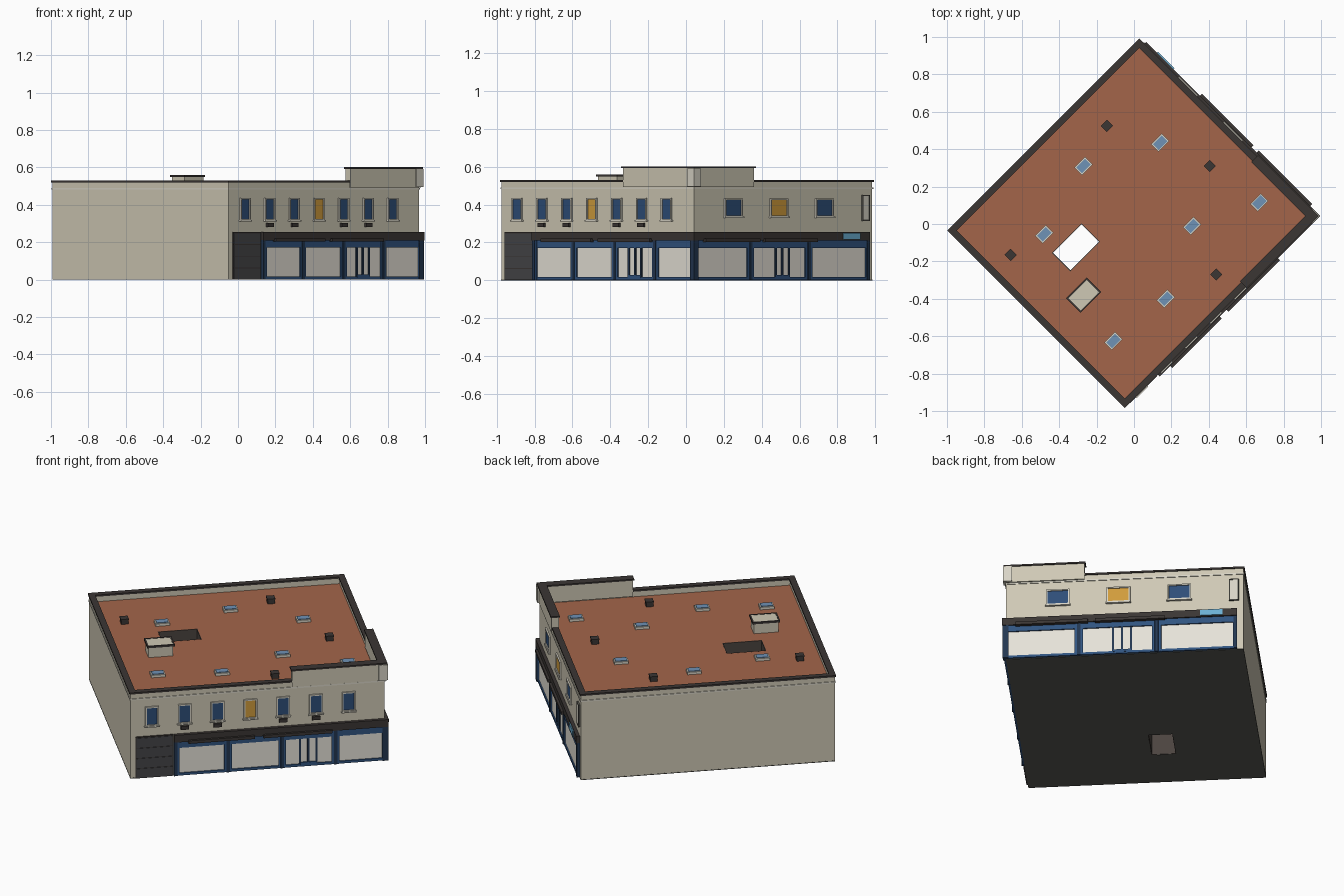
import bpy, bmesh, math
from mathutils import Matrix, Vector

if "Cube" in bpy.data.objects:
    bpy.data.objects.remove(bpy.data.objects["Cube"])

LU, LV = 1.44, 1.33          # lengths of the two street facades
PLACE = Matrix.Translation((-0.05, -0.975, 0)) @ Matrix.Rotation(math.radians(45), 4, 'Z')


def material(name, hexcol):
    m = bpy.data.materials.new(name)
    rgb = [int(hexcol[i:i + 2], 16) / 255 for i in (0, 2, 4)]
    m.diffuse_color = [c / 12.92 if c < 0.04 else ((c + 0.055) / 1.055) ** 2.4 for c in rgb] + [1]
    m.use_nodes = True
    m.node_tree.nodes["Principled BSDF"].inputs["Base Color"].default_value = m.diffuse_color
    return m


WALL = material("stone", "cfc9b5")
TRIM = material("pale_trim", "d8d4c6")
DARK = material("dark_coping", "3b3634")
ROOF = material("red_roof", "a3654a")
BASE = material("underside_grey", "5c5b55")
WELL = material("well_brown", "4b443f")
BLUE = material("shop_blue", "315480")
NAVY = material("navy", "223650")
GLASS = material("window_blue", "2e4e78")
PANE = material("shop_pane", "e6e2d8")
AMBER = material("amber", "d09c3c")
SKY = material("skylight_blue", "6e92b6")
SIGN = material("sign_blue", "6cb0d4")
DOOR = material("shutter_grey", "454548")


def boxes(name, items, mat):
    """One object from several (u0,u1,v0,v1,z0,z1) boxes in building space."""
    bm = bmesh.new()
    for u0, u1, v0, v1, z0, z1 in items:
        lo, hi = Vector((u0, v0, z0)), Vector((u1, v1, z1))
        size = hi - lo
        m = Matrix.Translation((lo + hi) / 2) @ Matrix.Diagonal((*[abs(s) for s in size], 1))
        bmesh.ops.create_cube(bm, size=1, matrix=m)
    me = bpy.data.meshes.new(name)
    bm.to_mesh(me)
    bm.free()
    me.materials.append(mat)
    ob = bpy.data.objects.new(name, me)
    ob.matrix_world = PLACE
    bpy.context.collection.objects.link(ob)
    return ob


def ring(name, outer, inner, z0, z1, mat):
    """Rectangular slab with a rectangular hole."""
    bm = bmesh.new()

    def loop(r, z):
        return [bm.verts.new((r[i], r[j], z)) for i, j in ((0, 2), (1, 2), (1, 3), (0, 3))]
    ob, ot, ib, it = loop(outer, z0), loop(outer, z1), loop(inner, z0), loop(inner, z1)
    for i in range(4):
        j = (i + 1) % 4
        bm.faces.new((ob[i], ob[j], ot[j], ot[i]))
        bm.faces.new((it[i], it[j], ib[j], ib[i]))
        bm.faces.new((ot[i], ot[j], it[j], it[i]))
        bm.faces.new((ib[i], ib[j], ob[j], ob[i]))
    me = bpy.data.meshes.new(name)
    bm.to_mesh(me)
    bm.free()
    me.materials.append(mat)
    o = bpy.data.objects.new(name, me)
    o.matrix_world = PLACE
    bpy.context.collection.objects.link(o)


def rect(d):
    return (-d, LU + d, -d, LV + d)


def on(side, s0, s1, z0, z1, out, back=-0.005):
    """Box on facade 'A' (along u) or 'B' (along v), standing out by 'out'."""
    if side == 'A':
        return (s0, s1, -out, -back, z0, z1)
    return (LU + back, LU + out, s0, s1, z0, z1)


def frame(side, s0, s1, z0, z1, w, out):
    return [on(side, s0 - w, s0, z0 - w, z1 + w, out), on(side, s1, s1 + w, z0 - w, z1 + w, out),
            on(side, s0, s1, z1, z1 + w, out), on(side, s0, s1, z0 - w, z0, out)]


# Main block with the open light well
hole = (0.305, 0.53, 0.715, 0.855)
ring("main_walls", rect(0), hole, 0.004, 0.48, WALL)
ring("underside", rect(0.001), hole, 0, 0.004, BASE)
ring("roof_deck", rect(-0.002), hole, 0.48, 0.487, ROOF)
ring("light_well_lining", hole, (0.309, 0.526, 0.719, 0.851), 0.001, 0.4875, WELL)

# Parapet, string course and coping
ring("parapet", rect(0), rect(-0.025), 0.48, 0.52, WALL)
ring("string_course", rect(0.004), rect(-0.002), 0.482, 0.491, TRIM)
ring("coping", rect(0.006), rect(-0.03), 0.52, 0.53, DARK)

# Raised corner parapet with its own coping and corner pier
PU, PV = 0.915, 0.44
boxes("raised_parapet", [(PU, LU + 0.008, -0.008, 0.033, 0.493, 0.592),
                         (LU - 0.033, LU + 0.008, 0.033, PV, 0.493, 0.592)], WALL)
boxes("raised_coping", [(PU - 0.006, LU + 0.014, -0.014, 0.037, 0.592, 0.601),
                        (LU - 0.037, LU + 0.014, 0.037, PV + 0.006, 0.592, 0.601)], DARK)
boxes("corner_pier", [(LU - 0.035, LU + 0.017, -0.017, 0.035, 0.496, 0.591)], TRIM)

# Upper windows
glass, lit, frames, sills = [], [], [], []
wins = [('A', 0.121 + 0.186 * i, 0.03, 0.325, 0.428, i == 3) for i in range(7)]
wins += [('B', v, 0.058, 0.343, 0.425, v == 0.63) for v in (0.29, 0.63, 0.97)]
for side, c, h, z0, z1, is_lit in wins:
    (lit if is_lit else glass).append(on(side, c - h, c + h, z0, z1, 0.003))
    frames += frame(side, c - h, c + h, z0, z1, 0.008, 0.009)
    sills.append(on(side, c - h - 0.013, c + h + 0.013, z0 - 0.014, z0 - 0.007, 0.014))
boxes("upper_glass", glass, GLASS)
boxes("lit_glass", lit, AMBER)
boxes("window_frames", frames, TRIM)
boxes("window_sills", sills, TRIM)
boxes("wall_vents", [on('A', 0.121 + 0.186 * i - 0.023, 0.121 + 0.186 * i + 0.023, 0.282, 0.303, 0.014)
                     for i in (1, 2, 4, 5)], DARK)
boxes("wall_panel_frame", frame('B', 1.256, 1.298, 0.32, 0.445, 0.006, 0.01), BASE)
boxes("wall_panel", [on('B', 1.256, 1.298, 0.32, 0.445, 0.008)], TRIM)

# Shopfront bays, doors and pilasters
bays = [('A', 0.276, 0.53), ('A', 0.573, 0.837), ('A', 0.88, 1.138), ('A', 1.182, 1.425),
        ('B', 0.015, 0.385), ('B', 0.432, 0.82), ('B', 0.87, 1.272)]
panes, bars = [], []
for side, s0, s1 in bays:
    panes.append(on(side, s0, s1, 0.017, 0.172, 0.005))
    bars += [on(side, s0 - 0.014, s0, 0.002, 0.21, 0.013), on(side, s1, s1 + 0.014, 0.002, 0.21, 0.013),
             on(side, s0, s1, 0.172, 0.21, 0.012), on(side, s0, s1, 0.002, 0.017, 0.012)]
doors = []
for side, a, b in (('A', 0.96, 1.053), ('B', 0.60, 0.70)):
    doors += [on(side, s - 0.006, s + 0.006, 0.01, 0.18, 0.011) for s in (a, (a + b) / 2, b)]
    bars.append(on(side, a, b, 0.012, 0.027, 0.013))
boxes("shop_panes", panes, PANE)
boxes("shop_frames", bars, BLUE)
boxes("door_mullions", doors, NAVY)
piers = [on('A', s - 0.009, s + 0.009, 0.002, 0.212, 0.017) for s in (0.254, 0.551, 0.858, 1.16)]
piers += [on('B', s - 0.009, s + 0.009, 0.002, 0.212, 0.017) for s in (0.408, 0.845, 1.286)]
piers.append((LU - 0.015, LU + 0.018, -0.018, 0.015, 0.002, 0.212))
boxes("shop_pilasters", piers, NAVY)

# Fascia wrapping the corner, awning cassettes and hanging sign panel
boxes("fascia", [(0.245, LU + 0.02, -0.02, 0.005, 0.21, 0.255),
                 (LU - 0.005, LU + 0.02, 0.005, 1.295, 0.21, 0.255)], DARK)
boxes("awning_cassettes", [on('A', 0.325, 0.70, 0.203, 0.221, 0.034), on('A', 0.75, 1.14, 0.203, 0.221, 0.034),
                           on('B', 0.055, 0.46, 0.203, 0.221, 0.034), on('B', 0.50, 0.89, 0.203, 0.221, 0.034)], DARK)
boxes("sign_panel", [on('B', 1.09, 1.215, 0.215, 0.25, 0.026)], SIGN)

# Side entrance shutter with slat joints
boxes("side_shutter", [on('A', 0.032, 0.236, 0.002 + 0.0625 * i, 0.0605 + 0.0625 * i, 0.009) for i in range(4)], DOOR)
boxes("shutter_backing", [on('A', 0.028, 0.24, 0.002, 0.255, 0.006)], DARK)

# Roof hatch
boxes("hatch_body", [(0.195, 0.335, 0.527, 0.623, 0.48, 0.55)], WALL)
ring("hatch_rim", (0.187, 0.343, 0.52, 0.63), (0.196, 0.334, 0.529, 0.621), 0.548, 0.56, DARK)
boxes("hatch_lid", [(0.195, 0.335, 0.528, 0.622, 0.55, 0.558)], WALL)


def local(x, y):
    p = PLACE.inverted() @ Vector((x, y, 0))
    return p.x, p.y


def roof_box(p, hu, hv, z1):
    u, v = local(*p)
    return (u - hu, u + hu, v - hv, v + hv, 0.484, z1)


# Skylights and small roof vents
lights = [(-0.27, 0.31), (0.14, 0.435), (0.67, 0.115), (0.31, -0.01), (-0.48, -0.055), (0.17, -0.40), (-0.11, -0.625)]
vents = [(-0.145, 0.525), (0.405, 0.31), (-0.66, -0.165), (0.44, -0.27)]
boxes("skylight_kerbs", [roof_box(p, 0.040, 0.029, 0.502) for p in lights], TRIM)
boxes("skylight_glass", [roof_box(p, 0.033, 0.022, 0.506) for p in lights], SKY)
boxes("roof_vents", [roof_box(p, 0.020, 0.020, 0.513) for p in vents], DARK)
boxes("roof_vent_caps", [roof_box(p, 0.023, 0.023, 0.519)[:4] + (0.512, 0.519) for p in vents], DARK)
